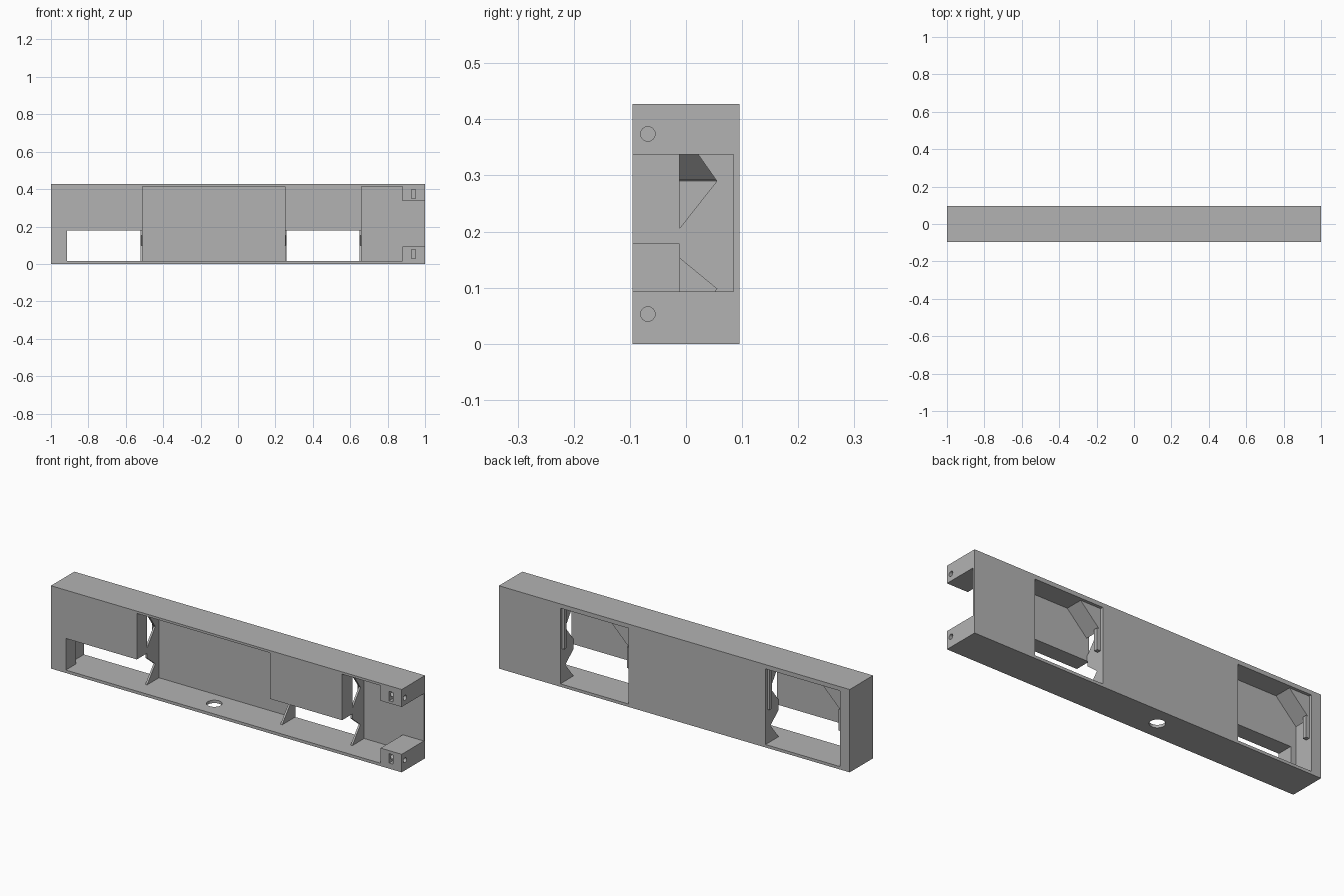
import bpy, bmesh, math
from mathutils import Vector

if "Cube" in bpy.data.objects:
    bpy.data.objects.remove(bpy.data.objects["Cube"])

grey = bpy.data.materials.new("plain_grey")
grey.diffuse_color = (0.45, 0.45, 0.45, 1)
grey.use_nodes = True
grey.node_tree.nodes["Principled BSDF"].inputs["Base Color"].default_value = grey.diffuse_color


def prism(name, points, axis, lo, hi):
    """Extrude a 2D profile along an axis; points use the other two axes in order."""
    def place(p, d):
        c = list(p)
        c.insert(axis, d)
        return Vector(c)
    bm = bmesh.new()
    face = bm.faces.new([bm.verts.new(place(p, lo)) for p in points])
    new = bmesh.ops.extrude_face_region(bm, geom=[face])["geom"]
    shift = place((0, 0), hi - lo)
    bmesh.ops.translate(bm, vec=shift, verts=[v for v in new if isinstance(v, bmesh.types.BMVert)])
    bmesh.ops.recalc_face_normals(bm, faces=bm.faces)
    me = bpy.data.meshes.new(name)
    bm.to_mesh(me)
    bm.free()
    me.materials.append(grey)
    ob = bpy.data.objects.new(name, me)
    bpy.context.collection.objects.link(ob)
    return ob


def box(name, x, y, z):
    return prism(name, [(x[0], z[0]), (x[1], z[0]), (x[1], z[1]), (x[0], z[1])], 1, y[0], y[1])


def disc(cx, cy, r, n=24):
    return [(cx + r * math.cos(2 * math.pi * i / n), cy + r * math.sin(2 * math.pi * i / n))
            for i in range(n)]


housing = box("housing", (-1, 1), (-0.095, 0.095), (0, 0.427))
cutters = []


def cut(ob):
    ob.hide_render = True
    cutters.append(ob)


FLOOR, CEIL, MID = 0.015, 0.405, -0.012

# open bays on the front and the window in the right end
cut(box("middle_bay", (-0.51, 0.25), (-0.12, 0.085), (FLOOR, 0.415)))
cut(box("right_bay", (0.66, 0.88), (-0.12, 0.085), (FLOOR, 0.415)))
cut(box("end_window", (0.87, 1.02), (-0.12, 0.085), (0.093, 0.337)))

# sensor pockets: back cavity with sloped corner, back recess, front slot
for side, x0, x1, slot in (("left", -0.945, -0.52, (-0.915, -0.505)),
                           ("right", 0.26, 0.65, (0.245, 0.665))):
    hood = [(x0, FLOOR), (x1, FLOOR), (x1, CEIL), (x0 + 0.115, CEIL), (x0, 0.29)]
    cut(prism(side + "_cavity", hood, 1, MID, 0.12))
    cut(box(side + "_recess", (x0, x1), (0.08, 0.13), (FLOOR, CEIL)))
    cut(box(side + "_front_slot", slot, (-0.12, MID + 0.0005), (FLOOR, 0.178)))

# toothed openings in the thin pocket walls
upper = [(MID, 0.385), (0.022, 0.337), (0.055, 0.29), (MID, 0.205)]
lower = [(MID, 0.153), (0.055, 0.098), (MID, FLOOR)]
for x in (-0.515, 0.255, 0.655):
    cut(prism("upper_notch", upper, 0, x - 0.008, x + 0.008))
    cut(prism("lower_notch", lower, 0, x - 0.008, x + 0.008))

# screw holes and nut slots in the end lugs, cable hole in the floor
for z in (0.053, 0.374):
    cut(prism("screw_hole", disc(-0.068, z, 0.013), 0, 0.87, 1.02))
    cut(box("nut_slot", (0.928, 0.95), (-0.12, -0.05), (z - 0.024, z + 0.024)))
cut(prism("cable_hole", disc(-0.135, 0, 0.037, 32), 2, -0.02, 0.03))

bpy.context.view_layer.objects.active = housing
for c in cutters:
    m = housing.modifiers.new(c.name, "BOOLEAN")
    m.operation, m.solver, m.object = "DIFFERENCE", "EXACT", c
    bpy.ops.object.modifier_apply(modifier=m.name)
for c in cutters:
    bpy.data.objects.remove(c)

# narrow rims at the sides of each pocket
for side, x0, x1 in (("left", -0.945, -0.52), ("right", 0.26, 0.65)):
    box(side + "_rim_inner", (x0, x0 + 0.02), (0.06, 0.08), (0.19, 0.3))
    box(side + "_rim_outer", (x1 - 0.012, x1), (0.06, 0.08), (0.19, CEIL))
